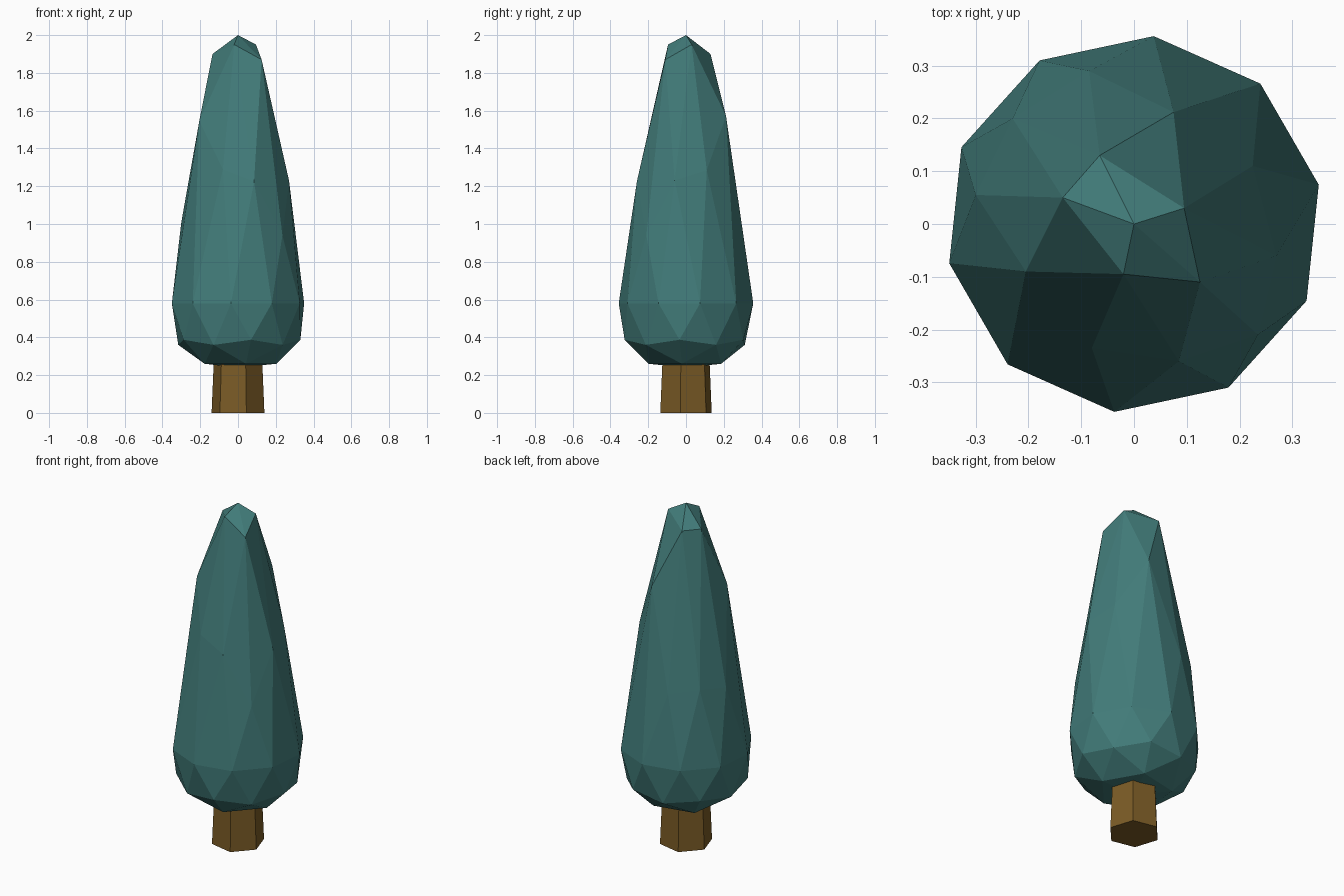
import bpy, bmesh, math

if "Cube" in bpy.data.objects:
    bpy.data.objects.remove(bpy.data.objects["Cube"])


def material(name, colour):
    m = bpy.data.materials.new(name)
    m.diffuse_color = (*colour, 1)
    m.use_nodes = True
    m.node_tree.nodes["Principled BSDF"].inputs["Base Color"].default_value = m.diffuse_color
    return m


def finish(bm, name, mat):
    bmesh.ops.recalc_face_normals(bm, faces=bm.faces)
    me = bpy.data.meshes.new(name)
    bm.to_mesh(me)
    bm.free()
    me.materials.append(mat)
    ob = bpy.data.objects.new(name, me)
    bpy.context.collection.objects.link(ob)
    return ob


leaf = material("teal foliage", (0.054, 0.200, 0.193))
bark = material("brown bark", (0.195, 0.105, 0.019))

# Foliage: icosphere stretched into an uneven, tapering crown
TIP = [(.095, .03, 1.95), (-.065, .13, 1.90), (-.135, .05, 1.90),
       (-.02, -.095, 1.95), (.125, -.11, 1.87)]            # from 30 deg, every 72
SHOULDER = [(.225, .11, 1.285), (.075, .212, 1.57), (-.085, .29, 1.00),
            (-.23, .20, 1.03), (-.30, .055, 1.01), (-.205, -.09, 1.545),
            (-.08, -.235, 1.29), (.085, -.26, 1.225), (.235, -.21, .94),
            (.27, -.06, 1.23)]                             # from 30 deg, every 36

bm = bmesh.new()
bmesh.ops.create_icosphere(bm, subdivisions=2, radius=1)
ref = next(v for v in bm.verts if .40 < v.co.z < .48)
a0 = math.atan2(ref.co.y, ref.co.x)
for v in bm.verts:
    x, y, z = v.co
    a = math.atan2(y, x) - a0                 # angle from the first shoulder point
    step = round(math.degrees(a) / 36)
    a += math.radians(30)
    if z > .95:
        v.co = (0, 0, 2)
    elif z > .7:
        v.co = TIP[(step // 2) % 5]
    elif z > .2:
        v.co = SHOULDER[step % 10]
    else:
        if z > -.2:                           # widest ring
            r, h = .358, .58
        elif z > -.49:
            r, h = .332, .387
        elif z > -.7:
            r, h = .318, .36
        elif z > -.95:
            r, h = .204, .26
        else:
            r, h = 0, .24
        v.co = (r * math.cos(a), r * math.sin(a), h)
finish(bm, "foliage", leaf)

# Trunk: six-sided, slightly tapered
bm = bmesh.new()
rings = []
for r, h in ((.143, 0), (.13, .3)):
    rings.append([bm.verts.new((r * math.cos(math.radians(60 * i - 12)),
                                r * math.sin(math.radians(60 * i - 12)), h))
                  for i in range(6)])
for i in range(6):
    j = (i + 1) % 6
    bm.faces.new((rings[0][i], rings[0][j], rings[1][j], rings[1][i]))
bm.faces.new(rings[0][::-1])
bm.faces.new(rings[1])
finish(bm, "trunk", bark)
